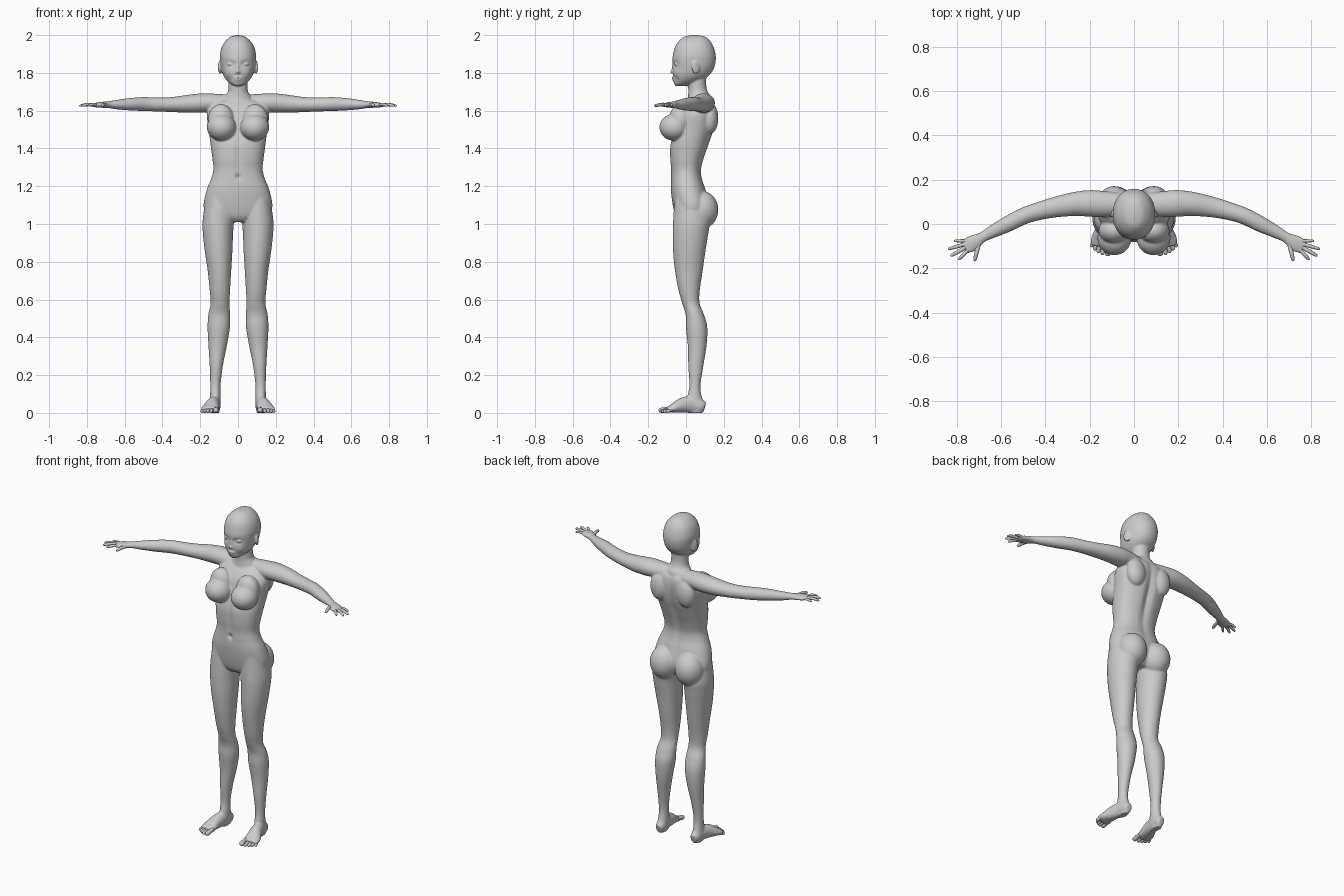
import bpy, bmesh, math
from mathutils import Vector, Matrix

UP = Vector((0, 0, 1))


def spline(rows, steps):
    """Catmull-Rom interpolation of equal-length rows of numbers."""
    out = []
    for i in range(len(rows) - 1):
        a, b = rows[max(i - 1, 0)], rows[i]
        c, d = rows[i + 1], rows[min(i + 2, len(rows) - 1)]
        for k in range(steps):
            t = k / steps
            out.append([0.5 * (2 * q + (r - p) * t + (2 * p - 5 * q + 4 * r - s) * t * t
                               + (3 * q - p - 3 * r + s) * t ** 3)
                        for p, q, r, s in zip(a, b, c, d)])
    return out + [list(rows[-1])]


def skin(bm, sections, n=2.0, seg=32):
    """Bridge superellipse rings given as (centre, u, v) and cap the ends."""
    rings = []
    for c, u, v in sections:
        ring = []
        for k in range(seg):
            a = math.tau * k / seg
            x, y = math.cos(a), math.sin(a)
            p = c + u * math.copysign(abs(x) ** (2 / n), x) + v * math.copysign(abs(y) ** (2 / n), y)
            p.z = max(p.z, 0.0)
            ring.append(bm.verts.new(p))
        rings.append(ring)
    for a, b in zip(rings, rings[1:]):
        for k in range(seg):
            j = (k + 1) % seg
            bm.faces.new((a[k], a[j], b[j], b[k]))
    bm.faces.new(rings[0])
    bm.faces.new(rings[-1])
    return [v for r in rings for v in r]


def column(bm, rows, n=2.0, seg=40, steps=6, flip=1):
    """Upright loft; rows are (z, x0, x1, y0, y1)."""
    return skin(bm, [(Vector((flip * (x0 + x1) / 2, (y0 + y1) / 2, z)),
                      Vector(((x1 - x0) / 2, 0, 0)), Vector((0, (y1 - y0) / 2, 0)))
                     for z, x0, x1, y0, y1 in spline(rows, steps)], n, seg)


def tube(bm, rows, n=2.0, seg=24, steps=5, flip=1):
    """Loft along a path; rows are (x, y, z, side radius, upright radius)."""
    pts = spline(rows, steps)
    pos = [Vector((flip * p[0], p[1], p[2])) for p in pts]
    secs = []
    for i, p in enumerate(pts):
        t = (pos[min(i + 1, len(pos) - 1)] - pos[max(i - 1, 0)]).normalized()
        side = t.cross(UP).normalized()
        secs.append((pos[i], side * p[3], side.cross(t) * p[4]))
    skin(bm, secs, n, seg)


def ball(bm, c, r, rot=0.0):
    m = Matrix.Translation(c) @ Matrix.Rotation(rot, 4, 'Z') @ Matrix.Diagonal((*r, 1))
    bmesh.ops.create_uvsphere(bm, u_segments=32, v_segments=20, radius=1, matrix=m)


def sculpt(verts, c, r, push):
    """Soft push of nearby vertices, with a radius per axis."""
    for v in verts:
        d = sum(((a - b) / s) ** 2 for a, b, s in zip(v.co, c, r))
        v.co += Vector(push) * math.exp(-d)


def finish(bm, name):
    bmesh.ops.recalc_face_normals(bm, faces=bm.faces)
    for f in bm.faces:
        f.smooth = True
    me = bpy.data.meshes.new(name)
    bm.to_mesh(me)
    bm.free()
    ob = bpy.data.objects.new(name, me)
    bpy.context.collection.objects.link(ob)
    return ob


def sym(rows):
    return [(z, -w, w, a, b) for z, w, a, b in rows]


body = bmesh.new()

# torso
torso = column(body, sym([
    (1.655, .11, .015, .14), (1.63, .145, -.01, .152), (1.58, .165, -.04, .157), (1.5, .155, -.06, .148),
    (1.42, .145, -.083, .122), (1.35, .136, -.085, .097), (1.29, .13, -.08, .082),
    (1.24, .142, -.08, .086), (1.18, .166, -.08, .105), (1.1, .182, -.07, .125),
    (1.04, .165, -.055, .11), (1.01, .10, -.03, .08)]), 2.3, 64, 8)
sculpt(torso, (0, .14, 1.42), (.022, .08, .2), (0, -.018, 0))      # spine groove
sculpt(torso, (0, -.08, 1.36), (.014, .05, .1), (0, .008, 0))      # midline
sculpt(torso, (0, -.08, 1.25), (.012, .05, .014), (0, .015, 0))    # navel

# neck
column(body, sym([(1.82, .05, .02, .11), (1.74, .05, .012, .107), (1.70, .054, .012, .115),
                  (1.67, .075, .01, .135), (1.62, .1, 0, .145)]))

# head with face forms
head = column(body, sym([
    (2.0, .008, .03, .06), (1.988, .045, -.015, .108), (1.95, .08, -.052, .14), (1.9, .095, -.068, .156),
    (1.86, .094, -.072, .157), (1.82, .088, -.07, .146), (1.79, .079, -.07, .125),
    (1.765, .064, -.068, .09), (1.745, .044, -.064, .05), (1.73, .02, -.055, .0)]), 2.15, 72, 8)
for s in (1, -1):
    sculpt(head, (s * .04, -.065, 1.846), (.024, .04, .014), (0, .014, 0))
    sculpt(head, (s * .05, -.05, 1.80), (.02, .04, .02), (s * .003, -.002, 0))
    sculpt(head, (s * .04, -.055, 1.765), (.018, .04, .015), (0, .005, 0))
sculpt(head, (0, -.07, 1.785), (.03, .04, .006), (0, .004, 0))
ball(body, (0, -.066, 1.806), (.012, .019, .010))
ball(body, (0, -.064, 1.826), (.008, .012, .028))
ball(body, (0, -.063, 1.775), (.022, .013, .005))
ball(body, (0, -.062, 1.764), (.018, .013, .006))

for s in (1, -1):
    # eye and ear
    ball(body, (s * .04, -.048, 1.846), (.018, .015, .009))
    ball(body, (s * .095, .052, 1.83), (.008, .024, .036), s * .4)
    # chest, shoulder blades, hips
    ball(body, (s * .088, -.062, 1.512), (.077, .079, .071))
    ball(body, (s * .09, -.03, 1.55), (.07, .06, .085))
    ball(body, (s * .09, .125, 1.56), (.06, .046, .085))
    ball(body, (s * .086, .083, 1.075), (.085, .088, .1))
    # leg
    column(body, [
        (1.14, .03, .17, -.06, .10), (1.02, .022, .187, -.068, .125), (.95, .026, .186, -.07, .118),
        (.85, .03, .175, -.068, .102), (.75, .036, .16, -.058, .088), (.65, .042, .15, -.04, .073),
        (.58, .045, .145, -.02, .072), (.52, .042, .157, -.002, .095), (.45, .043, .161, .0, .113),
        (.35, .06, .156, .01, .108), (.25, .08, .15, .012, .092), (.15, .092, .147, .018, .077),
        (.09, .092, .148, .008, .082), (.04, .092, .15, 0, .1), (0, .1, .142, .01, .09)], flip=s)
    # foot
    tube(body, [(.12, .1, .03, .018, .024), (.12, .08, .035, .028, .035), (.125, .03, .045, .031, .044),
                (.135, -.02, .04, .037, .04), (.148, -.07, .024, .046, .024),
                (.153, -.1, .016, .042, .014)], flip=s)
    # shoulder, arm and palm
    tube(body, [
        (0, .085, 1.633, .045, .048), (.08, .088, 1.638, .054, .049), (.15, .09, 1.641, .06, .05),
        (.2, .093, 1.64, .06, .051), (.27, .09, 1.636, .054, .047), (.36, .075, 1.632, .046, .039),
        (.44, .055, 1.633, .04, .037), (.5, .035, 1.635, .038, .037), (.57, 0, 1.634, .036, .033),
        (.64, -.035, 1.632, .029, .025), (.685, -.06, 1.632, .024, .018), (.715, -.078, 1.631, .033, .016),
        (.745, -.095, 1.63, .036, .013), (.768, -.108, 1.629, .028, .009)], flip=s)

ob = finish(body, "body")
rm = ob.modifiers.new("fuse", 'REMESH')
rm.mode, rm.voxel_size, rm.use_smooth_shade = 'VOXEL', .005, True
sm = ob.modifiers.new("soften", 'SMOOTH')
sm.factor, sm.iterations = .5, 5

# fingers and thumb: base x, y, tip x, y, radius
fingers = bmesh.new()
for bx, by, tx, ty, r in [(.75, -.076, .813, -.076, .007), (.758, -.09, .84, -.113, .008),
                          (.758, -.104, .828, -.145, .0085), (.748, -.115, .792, -.162, .008),
                          (.7, -.085, .72, -.168, .0095)]:
    tube(fingers, [(bx + (tx - bx) * t, by + (ty - by) * t, 1.63 + h, r * k, r * k)
                   for t, k, h in [(0, 1, 0), (.3, 1.05, .002), (.6, 1, .002), (.85, .85, -.002),
                                   (.96, .6, -.004), (1, .15, -.005)]], seg=14, steps=3)

# toes
toes = bmesh.new()
for bx, by, tx, ty, r in [(.116, -.085, .118, -.145, .014), (.138, -.09, .143, -.14, .01),
                          (.155, -.09, .162, -.131, .0095), (.17, -.085, .178, -.119, .009),
                          (.182, -.075, .192, -.104, .009)]:
    tube(toes, [(bx + (tx - bx) * t, by + (ty - by) * t, r + h, r * k, r * k)
                for t, k, h in [(0, .95, .006), (.4, .9, .004), (.75, 1, 0), (.93, .7, -.002),
                                (1, .15, -.003)]], seg=14, steps=3)

for bm, name in ((fingers, "fingers"), (toes, "toes")):
    finish(bm, name).modifiers.new("mirror", 'MIRROR').use_axis[0] = True
